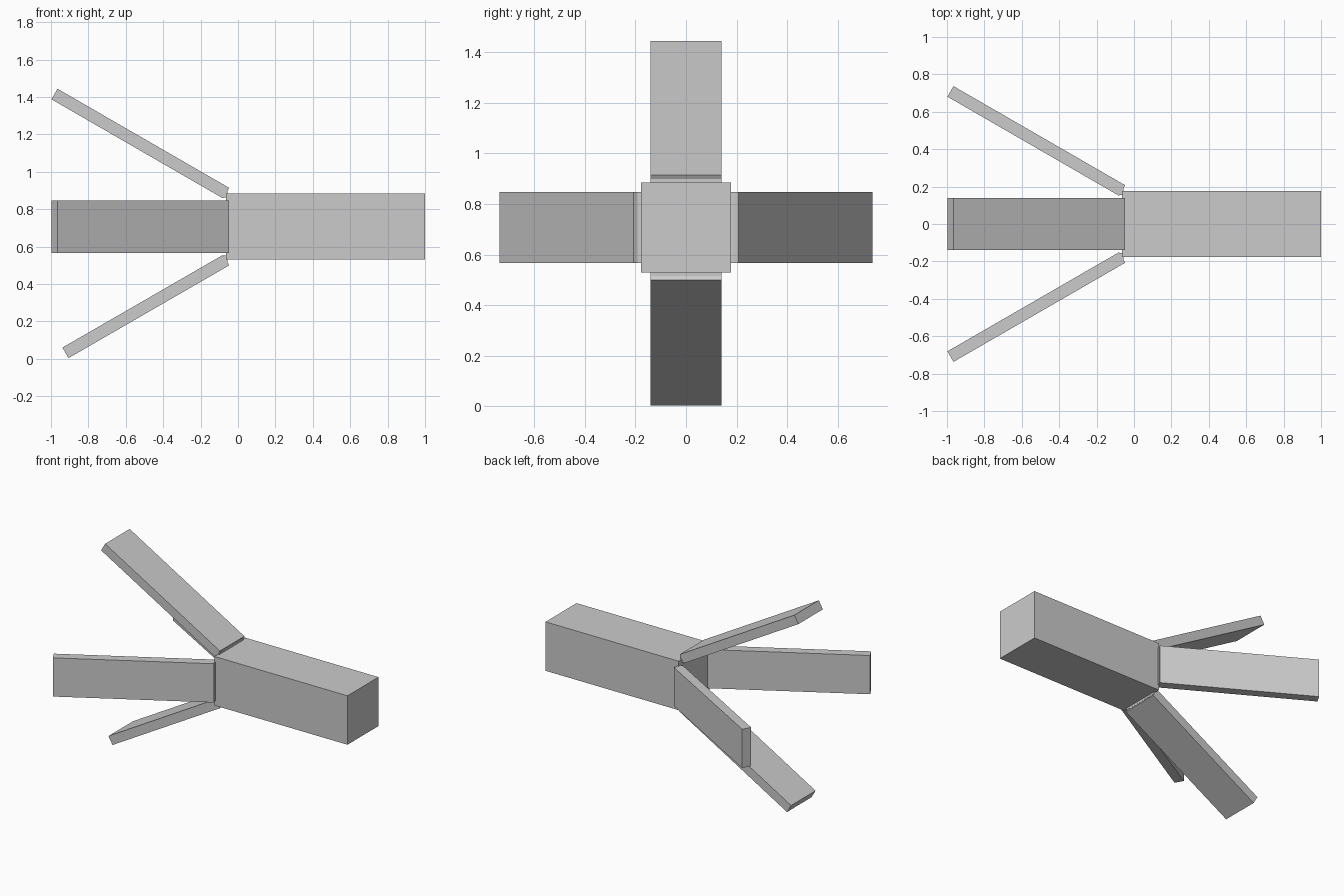
import bpy
from math import radians
from mathutils import Matrix, Vector

if "Cube" in bpy.data.objects:
    bpy.data.objects.remove(bpy.data.objects["Cube"], do_unlink=True)

grey = bpy.data.materials.new("light_grey")
grey.use_nodes = True
grey.diffuse_color = (0.6, 0.6, 0.6, 1)
grey.node_tree.nodes["Principled BSDF"].inputs["Base Color"].default_value = (0.6, 0.6, 0.6, 1)

CENTRE_Z = 0.707
TILT = radians(30)


def box(name, low, high, matrix=Matrix()):
    """Box between two corners, with a transform baked into the mesh."""
    low, high = Vector(low), Vector(high)
    bpy.ops.mesh.primitive_cube_add(size=1)
    obj = bpy.context.object
    obj.name = name
    size = Matrix.Diagonal((high - low).to_4d())
    size[3][3] = 1
    obj.data.transform(matrix @ Matrix.Translation((low + high) / 2) @ size)
    obj.data.materials.append(grey)
    return obj


# Square main beam
box("body", (-0.065, -0.177, CENTRE_Z - 0.177), (1, 0.177, CENTRE_Z + 0.177))

# Four splayed flaps with hinge strips; the bottom flap is shorter
flaps = {"top": (0, 1.06), "front": (90, 1.06), "bottom": (180, 0.992), "back": (270, 1.06)}
for side, (angle, length) in flaps.items():
    turn = Matrix.Translation((0, 0, CENTRE_Z)) @ Matrix.Rotation(radians(angle), 4, "X")
    pivot = turn @ Matrix.Translation((-0.047, 0, 0.207)) @ Matrix.Rotation(TILT, 4, "Y")
    box(side + "_flap", (-length, -0.14, -0.065), (0, 0.14, 0), pivot)
    box(side + "_hinge", (-0.075, -0.14, 0.155), (-0.055, 0.14, 0.191), turn)
